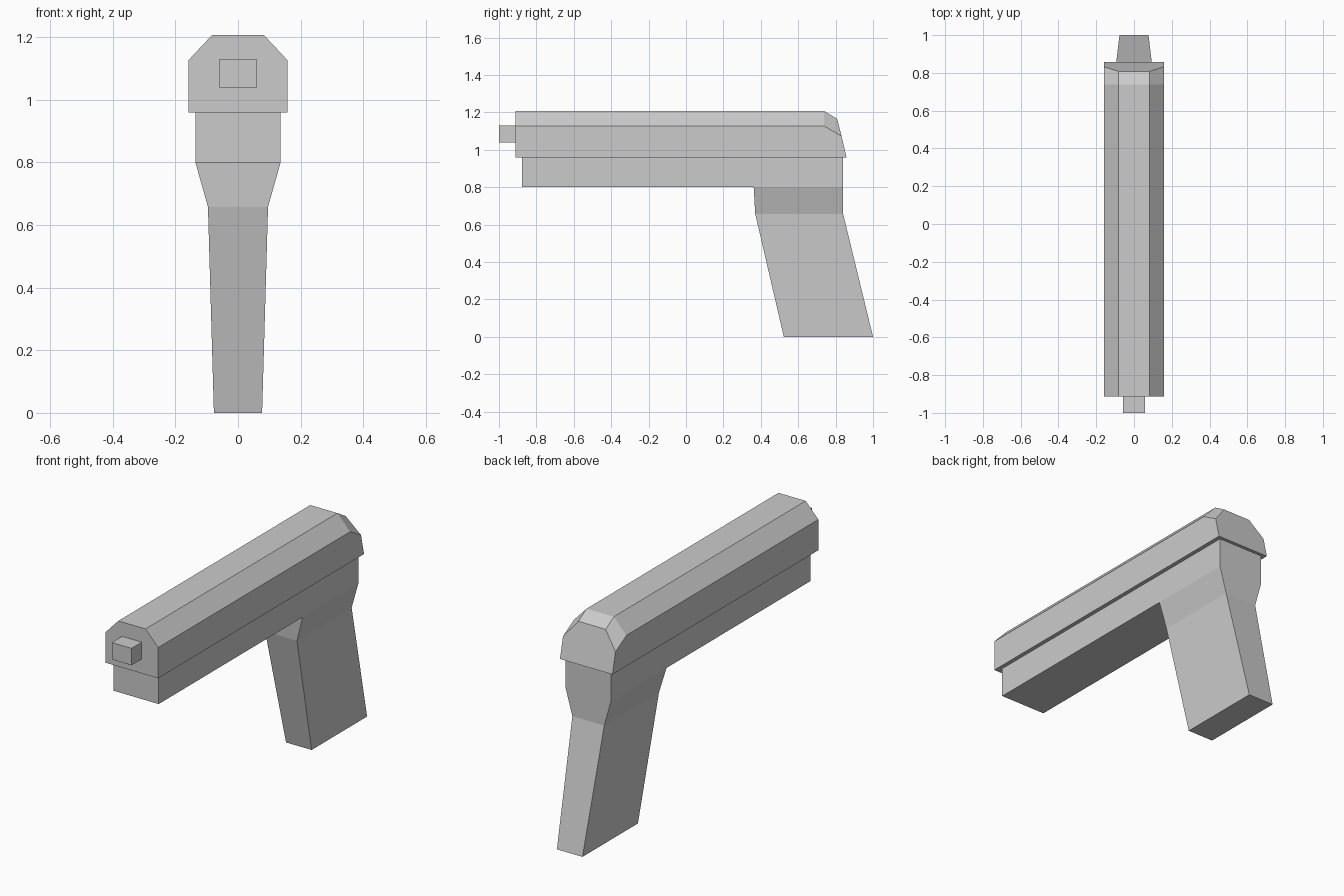
import bpy, bmesh

cube = bpy.data.objects.get("Cube")
if cube:
    bpy.data.objects.remove(cube, do_unlink=True)

# Single light grey finish
grey = bpy.data.materials.new("light_grey")
grey.use_nodes = True
colour = (0.6, 0.6, 0.6, 1.0)
grey.diffuse_color = colour
bsdf = next(n for n in grey.node_tree.nodes if n.type == 'BSDF_PRINCIPLED')
bsdf.inputs["Base Color"].default_value = colour


def loft(name, rings):
    """Skin matching rings of points, with a cap at each end."""
    bm = bmesh.new()
    loops = [[bm.verts.new(p) for p in ring] for ring in rings]
    n = len(loops[0])
    for a, b in zip(loops, loops[1:]):
        for i in range(n):
            j = (i + 1) % n
            bm.faces.new((a[i], a[j], b[j], b[i]))
    bm.faces.new(loops[0])
    bm.faces.new(loops[-1])
    bmesh.ops.recalc_face_normals(bm, faces=bm.faces)
    mesh = bpy.data.meshes.new(name)
    bm.to_mesh(mesh)
    bm.free()
    mesh.materials.append(grey)
    obj = bpy.data.objects.new(name, mesh)
    bpy.context.collection.objects.link(obj)
    return obj


def mirrored(half):
    """Close a right-hand half profile across the centre plane."""
    return half + [(-x, y, z) for x, y, z in reversed(half)]


def rect(hx, y0, y1, z):
    """Horizontal rectangle centred on x = 0."""
    return mirrored([(hx, y0, z), (hx, y1, z)])


# Slide: chamfered profile with a bevelled, sloping rear
slide_rings = []
for y_low, y_mid, y_top, z_mid, z_top in [
        (-0.912, -0.912, -0.912, 1.127, 1.208),
        (0.738, 0.738, 0.738, 1.127, 1.208),
        (0.858, 0.832, 0.808, 1.073, 1.166)]:
    slide_rings.append(mirrored([(0.158, y_low, 0.96),
                                 (0.158, y_mid, z_mid),
                                 (0.082, y_top, z_top)]))
loft("slide", slide_rings)

# Square muzzle
loft("muzzle", [rect(0.059, -1.0, -0.91, 1.038),
                rect(0.059, -1.0, -0.91, 1.13)])

# Lower frame under the slide
loft("frame", [rect(0.136, -0.876, 0.84, 0.80),
               rect(0.136, -0.876, 0.84, 0.962)])

# Grip: tapered neck, then raked handle
loft("grip", [rect(0.077, 0.523, 1.0, 0.0),
              rect(0.096, 0.37, 0.84, 0.658),
              rect(0.136, 0.362, 0.84, 0.80)])
